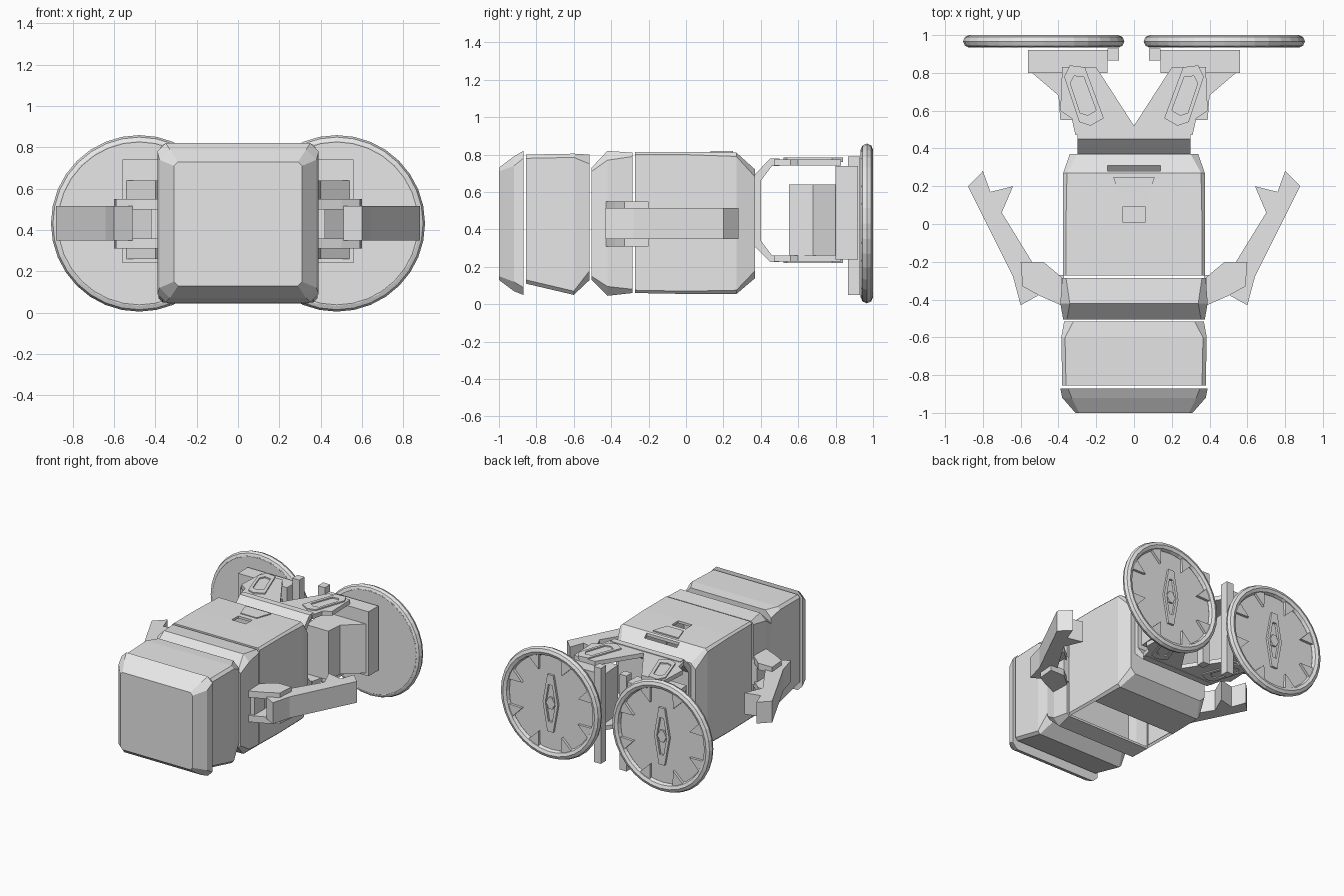
import bpy, bmesh, math
from mathutils import Vector

if "Cube" in bpy.data.objects:
    bpy.data.objects.remove(bpy.data.objects["Cube"])

grey = bpy.data.materials.new("light grey")
grey.diffuse_color = (0.8, 0.8, 0.8, 1)
grey.use_nodes = True
grey.node_tree.nodes["Principled BSDF"].inputs["Base Color"].default_value = grey.diffuse_color


def finish(name, bm):
    bmesh.ops.recalc_face_normals(bm, faces=bm.faces[:])
    me = bpy.data.meshes.new(name)
    bm.to_mesh(me)
    bm.free()
    me.materials.append(grey)
    ob = bpy.data.objects.new(name, me)
    bpy.context.collection.objects.link(ob)
    return ob


def prism(name, pts, lo, hi, axis='z', side=1):
    """Extrude an outline along z (points x,y), x (points y,z) or y (points x,z)."""
    put = {'z': lambda a, b, h: (a * side, b, h),
           'x': lambda a, b, h: (h * side, a, b),
           'y': lambda a, b, h: (a * side, h, b)}[axis]
    bm = bmesh.new()
    r0 = [bm.verts.new(put(a, b, lo)) for a, b in pts]
    r1 = [bm.verts.new(put(a, b, hi)) for a, b in pts]
    bm.faces.new(r0)
    bm.faces.new(r1)
    n = len(pts)
    for i in range(n):
        j = (i + 1) % n
        bm.faces.new((r0[i], r0[j], r1[j], r1[i]))
    return finish(name, bm)


def ring(name, pts, scale, lo, hi, axis, side):
    """Extruded outline with a smaller hole of the same shape."""
    mid = sum((Vector(p) for p in pts), Vector((0, 0))) / len(pts)
    inner = [mid + (Vector(p) - mid) * scale for p in pts]
    put = {'z': lambda p, h: (p[0] * side, p[1], h),
           'y': lambda p, h: (p[0] * side, h, p[1])}[axis]
    bm = bmesh.new()
    loops = [[bm.verts.new(put(p, h)) for p in o]
             for o, h in ((pts, lo), (pts, hi), (inner, hi), (inner, lo))]
    n = len(pts)
    for k in range(4):
        a, b = loops[k], loops[(k + 1) % 4]
        for i in range(n):
            j = (i + 1) % n
            bm.faces.new((a[i], a[j], b[j], b[i]))
    return finish(name, bm)


def box(name, x0, x1, y0, y1, z0, z1, side=1):
    return prism(name, [(x0, y0), (x1, y0), (x1, y1), (x0, y1)], z0, z1, 'z', side)


def shell(name, rings, front=True, back=True, open_bottom=(), thick=0):
    """Loft chamfered rectangles (y, half width, z low, z high, chamfer)."""
    bm = bmesh.new()
    rows = []
    for y, w, a, b, c in rings:
        pts = [(-w + c, a), (w - c, a), (w, a + c), (w, b - c),
               (w - c, b), (-w + c, b), (-w, b - c), (-w, a + c)]
        rows.append([bm.verts.new((x, y, z)) for x, z in pts])
    for k in range(len(rows) - 1):
        for i in range(8):
            if i == 0 and k in open_bottom:
                continue
            j = (i + 1) % 8
            bm.faces.new((rows[k][i], rows[k][j], rows[k + 1][j], rows[k + 1][i]))
    if front:
        bm.faces.new(rows[0])
    if back:
        bm.faces.new(rows[-1])
    ob = finish(name, bm)
    if thick:
        mod = ob.modifiers.new("thickness", 'SOLIDIFY')
        mod.thickness = thick
        mod.offset = -1
    return ob


# Head: chamfered front cap and the block behind it
shell("head_cap", [(-1, 0.31, 0.13, 0.73, 0.02), (-0.92, 0.38, 0.07, 0.79, 0.05),
                   (-0.87, 0.39, 0.05, 0.82, 0.04)])
shell("head_block", [(-0.855, 0.38, 0.11, 0.80, 0.02), (-0.60, 0.385, 0.05, 0.805, 0.02),
                     (-0.515, 0.37, 0.13, 0.80, 0.05)])

# Torso: front collar and a hollow main shell, with a slit between them
shell("torso_collar", [(-0.505, 0.375, 0.13, 0.73, 0.02), (-0.42, 0.39, 0.045, 0.82, 0.05),
                       (-0.285, 0.38, 0.06, 0.81, 0.02)], back=False, thick=0.02)
torso = shell("torso_shell", [(-0.272, 0.375, 0.06, 0.815, 0.015), (0.0, 0.375, 0.055, 0.815, 0.015),
                              (0.27, 0.375, 0.055, 0.81, 0.02), (0.37, 0.34, 0.14, 0.72, 0.04)],
              front=False, open_bottom=(0,), thick=0.02)

# Hatch hole and rear slot in the torso top
for name, dims in (("hatch_cutter", (-0.06, 0.06, 0.01, 0.09, 0.7, 0.9)),
                   ("slot_cutter", (-0.14, 0.14, 0.28, 0.31, 0.66, 0.9))):
    cutter = box(name, *dims)
    cutter.hide_render = True
    cutter.hide_viewport = True
    mod = torso.modifiers.new(name, 'BOOLEAN')
    mod.operation = 'DIFFERENCE'
    mod.object = cutter
prism("torso_top_plate", [(-0.07, 0.13), (0.07, 0.13), (0.11, 0.25), (-0.11, 0.25)], 0.80, 0.819)

# Hip: C-shaped bracket and forked plates above and below
prism("hip_bracket", [(0.365, 0.31), (0.45, 0.225), (0.50, 0.225), (0.50, 0.26), (0.46, 0.26),
                      (0.40, 0.34), (0.40, 0.66), (0.46, 0.74), (0.50, 0.74), (0.50, 0.78),
                      (0.45, 0.78), (0.365, 0.69)], -0.30, 0.30, 'x')
fork = [(0.31, 0.47), (0.33, 0.56), (0.39, 0.60), (0.38, 0.83), (0.20, 0.83)]
fork = [(0, 0.52)] + fork[::-1] + [(-x, y) for x, y in fork]
prism("hip_fork_top", fork, 0.742, 0.775)
prism("hip_fork_bottom", fork, 0.228, 0.26)

for side, tag in ((1, "right"), (-1, "left")):
    # Shoulder: two plates joined by an inner post
    sh = [(0.385, -0.43), (0.50, -0.38), (0.59, -0.33), (0.60, -0.20), (0.48, -0.20), (0.385, -0.28)]
    prism(tag + "_shoulder_top", sh, 0.50, 0.55, 'z', side)
    prism(tag + "_shoulder_bottom", sh, 0.31, 0.36, 'z', side)
    box(tag + "_shoulder_post", 0.37, 0.42, -0.40, -0.27, 0.33, 0.53, side)

    # Arm with pointed hand and thumb
    prism(tag + "_arm", [(0.51, -0.38), (0.60, -0.43), (0.64, -0.28), (0.82, 0.08), (0.88, 0.20),
                         (0.80, 0.28), (0.76, 0.17), (0.64, 0.20), (0.70, 0.06), (0.54, -0.20)],
          0.35, 0.515, 'z', side)

    # Leg link: long ring lying on each fork arm
    link = [(0.16, 0.56), (0.23, 0.52), (0.29, 0.54), (0.37, 0.78), (0.34, 0.84), (0.26, 0.83)]
    for z0, z1, level in ((0.76, 0.785, "top"), (0.22, 0.24, "bottom")):
        ring(f"{tag}_leg_link_{level}", link, 0.65, z0, z1, 'z', side)

    # Ankle block
    prism(tag + "_ankle", [(0.20, 0.55), (0.39, 0.55), (0.40, 0.68), (0.54, 0.80), (0.18, 0.80)],
          0.26, 0.64, 'z', side)

    # Foot bracket: rectangular frame and a tall inner bar
    box(tag + "_bracket_top", 0.14, 0.56, 0.80, 0.92, 0.63, 0.74, side)
    box(tag + "_bracket_bottom", 0.14, 0.56, 0.80, 0.92, 0.24, 0.31, side)
    box(tag + "_bracket_outer", 0.52, 0.56, 0.80, 0.92, 0.31, 0.63, side)
    box(tag + "_bracket_inner", 0.14, 0.19, 0.80, 0.92, 0.31, 0.63, side)
    box(tag + "_foot_bar", 0.08, 0.14, 0.865, 0.93, 0.05, 0.79, side)

    # Foot disc
    cx, cz = 0.478, 0.432
    circle = [(cx + 0.40 * math.cos(a), cz + 0.40 * math.sin(a))
              for a in (math.tau * i / 24 for i in range(24))]
    prism(tag + "_foot_disc", circle, 0.935, 0.965, 'y', side)

    # Rounded foot rim
    bpy.ops.mesh.primitive_torus_add(major_radius=0.394, minor_radius=0.033, major_segments=32,
                                     minor_segments=8, location=(cx * side, 0.967, cz),
                                     rotation=(math.pi / 2, 0, 0))
    rim = bpy.context.object
    rim.name = tag + "_foot_rim"
    rim.data.materials.append(grey)

    # Wedges around the sole
    for i in range(8):
        a = math.tau * (i + 0.5) / 8
        tri = [(cx + r * math.cos(a + d), cz + r * math.sin(a + d))
               for r, d in ((0.385, -0.14), (0.385, 0.14), (0.26, 0))]
        prism(f"{tag}_sole_wedge_{i}", tri, 0.96, 0.985, 'y', side)

    # Long six-sided ring and hub on the sole
    hexa = [(0.025, 0.22), (0.065, 0.0), (0.025, -0.22), (-0.025, -0.22), (-0.065, 0.0), (-0.025, 0.22)]
    ring(tag + "_sole_ring", [(cx + x, cz + z) for x, z in hexa], 0.65, 0.96, 0.982, 'y', side)
    prism(tag + "_sole_hub", [(cx + x * 0.6, cz + z * 0.2) for x, z in hexa], 0.96, 0.98, 'y', side)
